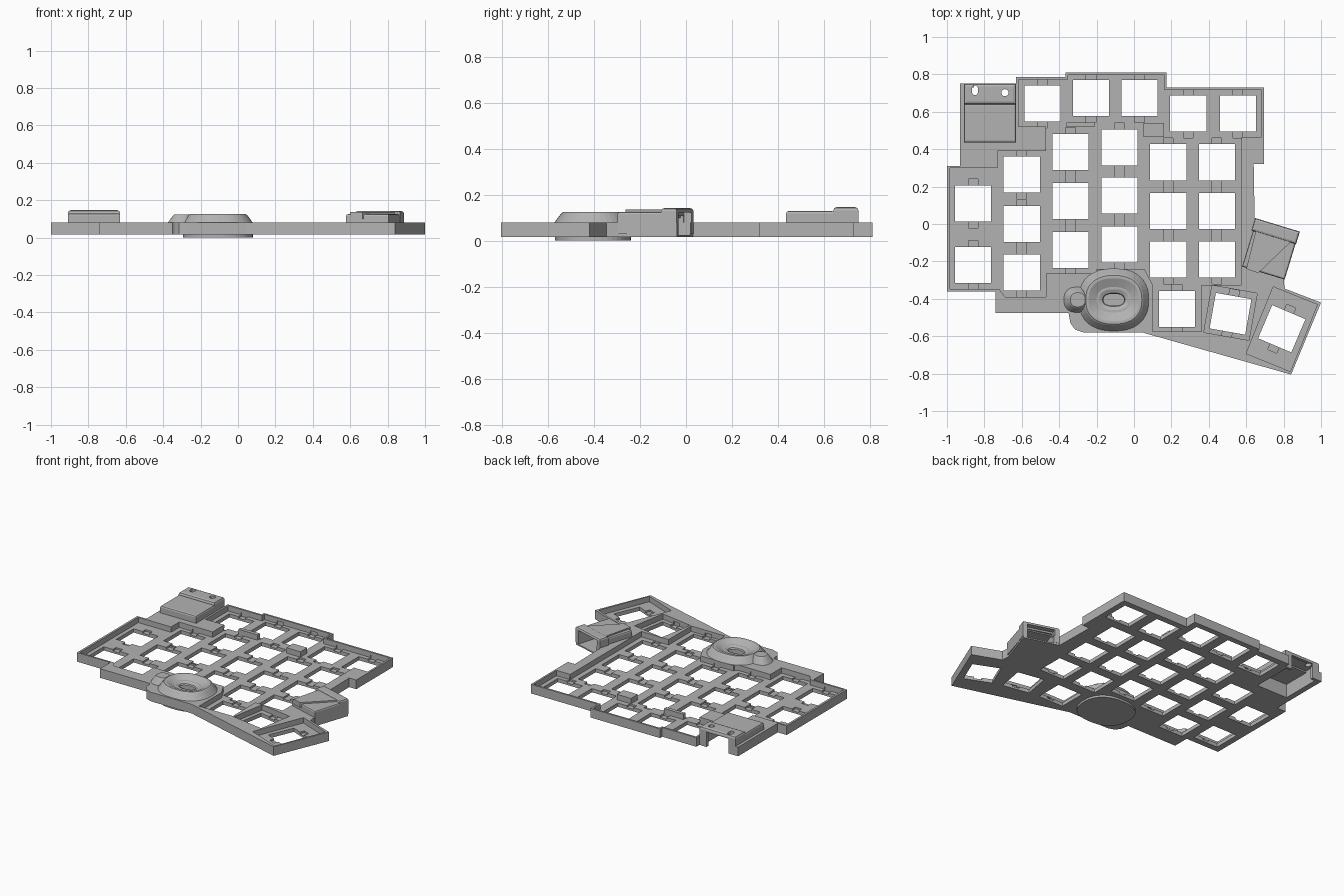
import bpy, bmesh, math
from mathutils import Matrix, Vector

cube = bpy.data.objects.get("Cube")
if cube:
    bpy.data.objects.remove(cube)

GREY = (0.45, 0.45, 0.45, 1)
mat = bpy.data.materials.new("matte_grey")
mat.use_nodes = True
mat.diffuse_color = GREY
bsdf = next(n for n in mat.node_tree.nodes if n.type == 'BSDF_PRINCIPLED')
bsdf.inputs["Base Color"].default_value = GREY


def finish(name, bm):
    bmesh.ops.recalc_face_normals(bm, faces=bm.faces)
    me = bpy.data.meshes.new(name)
    bm.to_mesh(me)
    bm.free()
    me.materials.append(mat)
    ob = bpy.data.objects.new(name, me)
    bpy.context.collection.objects.link(ob)
    return ob


def prism(name, pts, z0, z1, inset=0):
    """Extrude a flat outline from z0 to z1."""
    bm = bmesh.new()
    face = bm.faces.new([bm.verts.new((x, y, z0)) for x, y in pts])
    if inset:
        ring = bmesh.ops.inset_region(bm, faces=[face], thickness=inset)["faces"]
        bmesh.ops.delete(bm, geom=ring, context='FACES')
        face = bm.faces[:][0]
    up = bmesh.ops.extrude_face_region(bm, geom=[face], use_keep_orig=True)["geom"]
    for v in up:
        if isinstance(v, bmesh.types.BMVert):
            v.co.z = z1
    return finish(name, bm)


def rect(cx, cy, w, h, deg=0):
    rot = Matrix.Rotation(math.radians(deg), 2)
    corners = ((-1, -1), (1, -1), (1, 1), (-1, 1))
    return [Vector((cx, cy)) + rot @ Vector((sx * w / 2, sy * h / 2)) for sx, sy in corners]


def stadium(cx, cy, a, b, n=40, power=0.85):
    """Slightly squared oval with half sizes a and b."""
    def soft(v):
        return math.copysign(abs(v) ** power, v)
    return [(cx + a * soft(math.cos(2 * math.pi * i / n)),
             cy + b * soft(math.sin(2 * math.pi * i / n))) for i in range(n)]


def loft(name, rings, n=40):
    """Stack ovals given as (cx, cy, a, b, z) and cap both ends."""
    bm = bmesh.new()
    loops = [[bm.verts.new((x, y, z)) for x, y in stadium(cx, cy, a, b, n)]
             for cx, cy, a, b, z in rings]
    for lo, hi in zip(loops, loops[1:]):
        for i in range(n):
            j = (i + 1) % n
            bm.faces.new((lo[i], lo[j], hi[j], hi[i]))
    bm.faces.new(loops[0])
    bm.faces.new(loops[-1])
    return finish(name, bm)


def carve(ob, cutters):
    """Subtract cutters, bake the result and remove the cutters."""
    for c in cutters:
        m = ob.modifiers.new("cut", 'BOOLEAN')
        m.operation, m.solver, m.object = 'DIFFERENCE', 'EXACT', c
        c.hide_render = True
    deps = bpy.context.evaluated_depsgraph_get()
    me = bpy.data.meshes.new_from_object(ob.evaluated_get(deps))
    ob.modifiers.clear()
    ob.data = me
    for c in cutters:
        bpy.data.objects.remove(c)


def soften(ob, width):
    """Round the upper edges only."""
    bm = bmesh.new()
    bm.from_mesh(ob.data)
    top = max(v.co.z for v in bm.verts)
    edges = [e for e in bm.edges if all(v.co.z > top - 0.001 for v in e.verts)]
    bmesh.ops.bevel(bm, geom=edges, offset=width, segments=2, affect='EDGES', profile=0.5)
    bm.to_mesh(ob.data)
    bm.free()


RIM, FLOOR, UNDER = 0.08, 0.042, 0.016

# Case outline and the sunken key field
outline = [(-1, 0.31), (-1, -0.36), (-0.74, -0.36), (-0.74, -0.475), (-0.35, -0.475),
           (-0.34, -0.53), (-0.315, -0.565), (-0.27, -0.58), (0.045, -0.58),
           (0.84, -0.805), (1, -0.42), (0.805, -0.345), (0.8, -0.29), (0.885, -0.04),
           (0.645, 0.03), (0.64, 0.32), (0.695, 0.32), (0.695, 0.73), (0.175, 0.73),
           (0.175, 0.81), (-0.365, 0.81), (-0.365, 0.785), (-0.63, 0.785),
           (-0.63, 0.75), (-0.93, 0.75), (-0.93, 0.31)]
field = [(-0.985, 0.3), (-0.985, -0.348), (-0.72, -0.348), (-0.69, -0.39), (-0.47, -0.39),
         (-0.47, -0.265), (-0.2, -0.265), (-0.2, -0.24), (0.055, -0.24), (0.1, -0.325),
         (0.1, -0.575), (0.362, -0.575), (0.362, -0.325), (0.575, -0.325), (0.575, 0.465),
         (0.682, 0.465), (0.682, 0.717), (0.162, 0.717), (0.162, 0.797), (-0.353, 0.797),
         (-0.353, 0.772), (-0.617, 0.772), (-0.617, 0.52), (-0.47, 0.52), (-0.47, 0.39),
         (-0.73, 0.39), (-0.73, 0.3)]

# Key positions, as columns of x and y values
columns = [(-0.86, (0.11, -0.22)), (-0.6, (0.264, 0, -0.26)), (-0.34, (0.386, 0.123, -0.14)),
           (-0.077, (0.41, 0.152, -0.11)), (0.183, (0.33, 0.07, -0.19)),
           (0.443, (0.33, 0.07, -0.19)), (-0.49, (0.645,)), (-0.23, (0.674,)),
           (0.03, (0.674,)), (0.29, (0.59,)), (0.555, (0.59,)), (0.23, (-0.455,))]
keys = [(x, y, 0) for x, ys in columns for y in ys]
keys += [(0.516, -0.48, -10), (0.79, -0.56, -23)]

case = prism("case_plate", outline, 0, RIM)
cuts = [prism("c", field, FLOOR, 0.2),
        prism("c", rect(0.516, -0.475, 0.245, 0.255, -10), FLOOR, 0.2),
        prism("c", rect(0.79, -0.562, 0.255, 0.385, -22), FLOOR, 0.2),
        prism("c", outline, -0.05, UNDER, inset=0.015),
        prism("c", stadium(-0.11, -0.405, 0.165, 0.15), -0.06, 0.21),
        prism("c", rect(-0.77, 0.59, 0.24, 0.28), -0.06, 0.21),
        prism("c", rect(-0.77, 0.75, 0.17, 0.1), -0.07, 0.22),
        prism("c", rect(0.74, -0.11, 0.19, 0.3, -17), 0.025, 0.2)]
# Switch openings with clip notches
for x, y, deg in keys:
    cuts.append(prism("c", rect(x, y, 0.193, 0.193, deg), -0.1, 0.23))
    cuts.append(prism("c", rect(x, y, 0.052, 0.262, deg), 0.03, 0.06))
carve(case, cuts)

# Raised supports between keys
prism("support_block_right", rect(0.105, 0.502, 0.11, 0.075), 0.03, RIM)
prism("support_block_middle", rect(-0.285, 0.53, 0.15, 0.025), 0.03, RIM)

# Oval dial mount with a dished top and hollow underside
dx, dy = -0.108, -0.405
loft("dial_mount", [(dx, dy, a, b, z) for a, b, z in (
    (0.165, 0.145, 0.002), (0.187, 0.165, 0.002), (0.187, 0.167, RIM), (0.158, 0.137, 0.12),
    (0.15, 0.13, 0.126), (0.135, 0.115, 0.126), (0.092, 0.068, 0.105), (0.08, 0.056, 0.105),
    (0.06, 0.036, 0.096), (0.055, 0.032, 0.086), (0.1, 0.075, 0.092), (0.138, 0.118, 0.108),
    (0.165, 0.145, 0.075), (0.165, 0.145, 0.002))])
lobe = loft("dial_side_lobe", [(-0.305, dy, 0.07, 0.068, 0.03), (-0.305, dy, 0.07, 0.068, RIM),
                               (-0.3, dy, 0.046, 0.044, 0.12), (-0.3, dy, 0.04, 0.038, 0.125)])
carve(lobe, [prism("c", stadium(dx, dy, 0.155, 0.135), -0.1, 0.2)])

# Controller housing with a port opening at the back
cover = prism("controller_cover", rect(-0.77, 0.54, 0.28, 0.21), 0.03, 0.13)
soften(cover, 0.012)
carve(cover, [prism("c", rect(-0.77, 0.56, 0.24, 0.22), -0.05, 0.112)])
port = prism("controller_port_hood", rect(-0.77, 0.695, 0.28, 0.11), 0.03, 0.147)
soften(port, 0.016)
carve(port, [prism("c", rect(-0.77, 0.68, 0.24, 0.1), -0.05, 0.125),
             prism("c", rect(-0.77, 0.75, 0.17, 0.1), -0.06, 0.12),
             prism("c", stadium(-0.85, 0.715, 0.017, 0.026, 16), 0.1, 0.2),
             prism("c", stadium(-0.69, 0.702, 0.019, 0.019, 16, 1), 0.1, 0.2)])

# Angled jack housing, open at the back
ANG = -17
jack = prism("jack_cover", rect(0.726, -0.15, 0.238, 0.235, ANG), 0.03, 0.126)
soften(jack, 0.01)
carve(jack, [prism("c", rect(0.74, -0.11, 0.19, 0.26, ANG), 0.0, 0.108)])
hood = prism("jack_hood", rect(0.757, -0.038, 0.25, 0.07, ANG), 0.03, 0.142)
soften(hood, 0.012)
carve(hood, [prism("c", rect(0.757, -0.038, 0.19, 0.15, ANG), 0.0, 0.122)])
# Sloping wedge on top of the jack cover
prism("jack_wedge", [(0.655, -0.02), (0.86, -0.075), (0.665, -0.262), (0.6, -0.24)], 0.1, 0.136)
